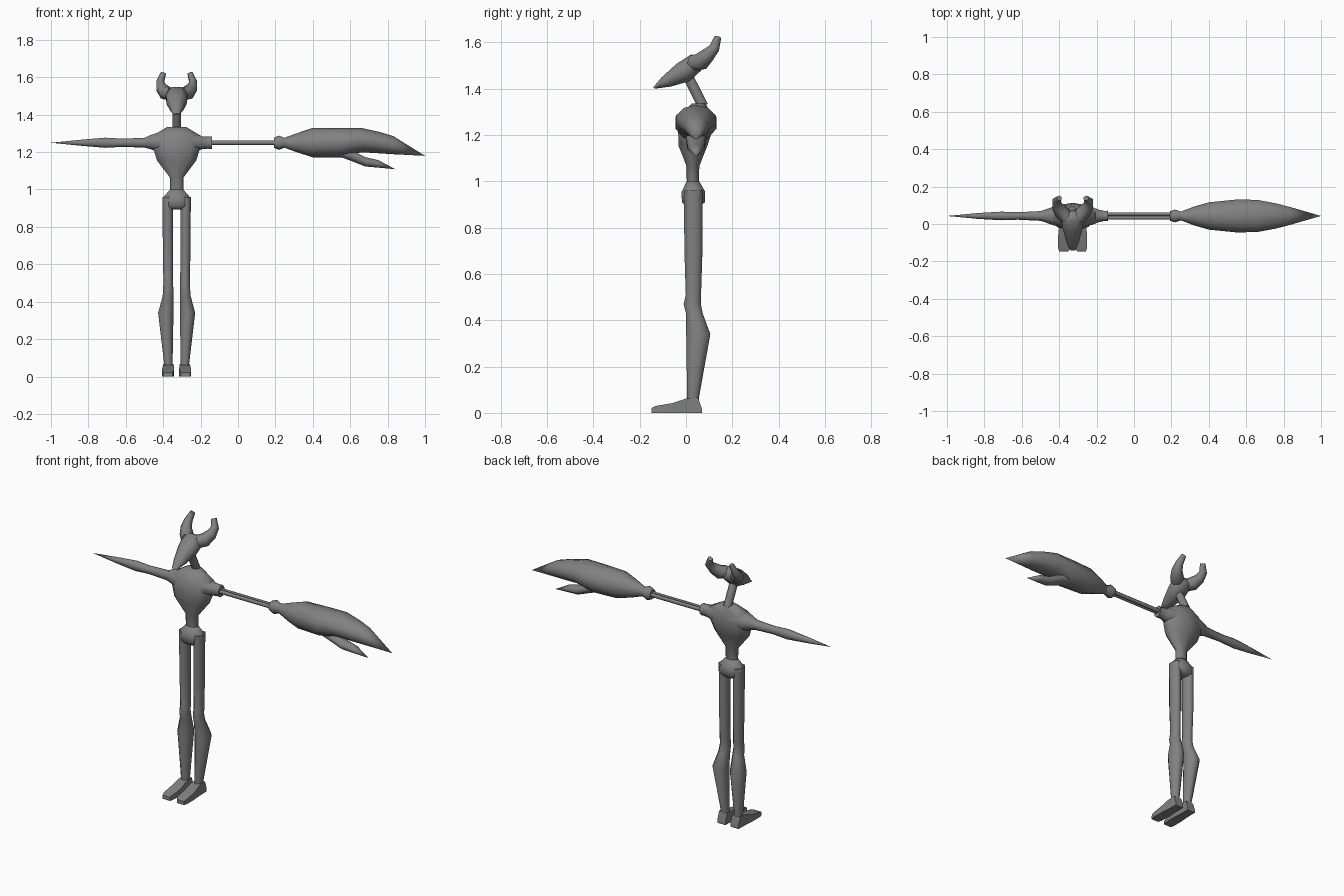
import bpy, bmesh, math
from mathutils import Vector

CX, CY, AZ = -0.328, 0.043, 1.25   # body centre line, arm depth, arm height
grey = bpy.data.materials.new("dark_grey")
grey.diffuse_color = (0.22, 0.22, 0.22, 1)


def loft(name, rings, n=8, angle=62):
    """Skin a list of (centre, half-axis u, half-axis v) rings, capped at both ends."""
    bm = bmesh.new()
    loops = []
    for c, u, v in rings:
        c, u, v = Vector(c), Vector(u), Vector(v)
        k = 1 / math.cos(math.pi / n)
        loops.append([bm.verts.new(c + k * (u * math.cos(a) + v * math.sin(a)))
                      for a in ((i + 0.5) * math.tau / n for i in range(n))])
    for a, b in zip(loops, loops[1:]):
        for i in range(n):
            j = (i + 1) % n
            bm.faces.new((a[i], a[j], b[j], b[i]))
    bm.faces.new(loops[0])
    bm.faces.new(loops[-1])
    bmesh.ops.remove_doubles(bm, verts=bm.verts, dist=0.0002)
    bmesh.ops.recalc_face_normals(bm, faces=bm.faces)
    me = bpy.data.meshes.new(name)
    bm.to_mesh(me)
    bm.free()
    me.materials.append(grey)
    ob = bpy.data.objects.new(name, me)
    bpy.context.collection.objects.link(ob)
    bpy.ops.object.select_all(action='DESELECT')
    ob.select_set(True)
    bpy.context.view_layer.objects.active = ob
    bpy.ops.object.shade_smooth_by_angle(angle=math.radians(angle))
    return ob


def along_x(name, rows, y=CY, n=8):
    # rows: x, centre z, half height, half depth
    return loft(name, [((x, y, z), (0, ry, 0), (0, 0, rz)) for x, z, rz, ry in rows], n)


def along_z(name, rows, n=8):
    # rows: z, x, y, half width, half depth
    return loft(name, [((x, y, z), (rx, 0, 0), (0, ry, 0)) for z, x, y, rx, ry in rows], n)


# Torso and pelvis
along_z("torso", [
    (1.335, CX, 0.055, 0.05, 0.03), (1.29, CX, 0.042, 0.125, 0.06),
    (1.22, CX, 0.04, 0.125, 0.07), (1.155, CX, 0.03, 0.105, 0.06),
    (1.065, CX, 0.03, 0.037, 0.026), (0.97, CX, 0.03, 0.035, 0.025)], 10)
along_z("pelvis", [
    (1.0, CX, 0.03, 0.035, 0.027), (0.955, CX, 0.032, 0.075, 0.051),
    (0.91, CX, 0.032, 0.073, 0.05), (0.892, CX, 0.032, 0.045, 0.03)])

# Legs and feet
for s, side in ((-1, "right"), (1, "left")):
    along_z(side + "_leg", [
        (0.96, CX + s * 0.048, 0.031, 0.028, 0.04), (0.70, CX + s * 0.047, 0.032, 0.027, 0.039),
        (0.51, CX + s * 0.045, 0.032, 0.026, 0.033), (0.47, CX + s * 0.045, 0.027, 0.027, 0.037),
        (0.43, CX + s * 0.046, 0.036, 0.029, 0.036), (0.34, CX + s * 0.058, 0.053, 0.041, 0.052),
        (0.06, CX + s * 0.044, 0.03, 0.022, 0.025), (0.02, CX + s * 0.044, 0.033, 0.022, 0.025)])
    foot = [((CX + s * x, y, h / 2), (w, 0, h / 2), (-w, 0, h / 2)) for y, x, w, h in (
        (0.068, 0.044, 0.027, 0.02), (0.052, 0.044, 0.027, 0.066), (0.0, 0.044, 0.028, 0.062),
        (-0.06, 0.045, 0.032, 0.042), (-0.13, 0.047, 0.03, 0.03), (-0.148, 0.047, 0.024, 0.022))]
    # square section: halve the diagonal axes so corners land on the box
    loft(side + "_foot", [(c, (w[0], 0, 0), (0, 0, w[2])) for c, w, _ in foot], 4)

# Pointed arm
along_x("spike_arm", [
    (-0.36, AZ, 0.06, 0.06), (-0.43, AZ + 0.003, 0.05, 0.05), (-0.47, AZ + 0.003, 0.037, 0.036),
    (-0.50, AZ, 0.026, 0.026), (-0.62, AZ, 0.022, 0.02), (-0.71, AZ, 0.027, 0.023),
    (-0.83, AZ, 0.017, 0.016), (-1.0, AZ, 0, 0)])

# Claw arm: shoulder stub, twin rods, wrist
along_x("claw_shoulder", [
    (-0.30, AZ, 0.06, 0.06), (-0.225, AZ + 0.003, 0.048, 0.048), (-0.19, AZ, 0.034, 0.034),
    (-0.16, AZ, 0.032, 0.027), (-0.14, AZ, 0.033, 0.028)])
for s in (-1, 1):
    along_x("forearm_rod", [(-0.16, AZ, 0.011, 0.009), (0.21, AZ, 0.011, 0.009)], CY + s * 0.01)
along_x("wrist", [
    (0.193, AZ, 0.028, 0.026), (0.22, AZ, 0.038, 0.034), (0.25, AZ, 0.026, 0.024),
    (0.27, AZ, 0.03, 0.026)])

# Claw: large upper jaw and small lower jaw
along_x("claw", [
    (0.25, AZ, 0.026, 0.023), (0.32, AZ, 0.05, 0.05), (0.40, 1.251, 0.075, 0.073),
    (0.55, 1.251, 0.075, 0.088), (0.66, 1.264, 0.062, 0.086), (0.76, 1.25, 0.054, 0.067),
    (0.83, 1.237, 0.046, 0.049), (1.0, 1.18, 0, 0)], n=10)
along_x("claw_thumb", [
    (0.53, 1.21, 0.03, 0.045), (0.60, 1.185, 0.03, 0.043), (0.68, 1.148, 0.025, 0.036),
    (0.75, 1.137, 0.02, 0.025), (0.842, 1.108, 0, 0)])

# Neck
loft("neck", [((CX, 0.073, 1.325), (0.022, 0, 0), (0, 0.02, 0.01)),
              ((CX, 0.005, 1.46), (0.022, 0, 0), (0, 0.02, 0.01))])

# Wedge-shaped head: top y,z / bottom y,z / half width
head = []
for ty, tz, by, bz, w in ((-0.142, 1.405, -0.132, 1.40, 0.016), (-0.107, 1.447, -0.065, 1.409, 0.034),
                          (-0.04, 1.508, 0.015, 1.432, 0.053), (0.022, 1.547, 0.065, 1.478, 0.06),
                          (0.05, 1.543, 0.075, 1.505, 0.04)):
    head.append(((CX, (ty + by) / 2, (tz + bz) / 2), (w, 0, 0), (0, (ty - by) / 2, (tz - bz) / 2)))
loft("head", head)

# Horns
for s, side in ((-1, "right"), (1, "left")):
    path = [(0.03, 0.03, 1.51, 0.032), (0.06, 0.065, 1.517, 0.034), (0.083, 0.094, 1.545, 0.027),
            (0.088, 0.122, 1.575, 0.02), (0.071, 0.138, 1.622, 0.013)]
    pts = [Vector((CX + s * x, y, z)) for x, y, z, r in path]
    rings = []
    for i, p in enumerate(pts):
        d = (pts[min(i + 1, 4)] - pts[max(i - 1, 0)]).normalized()
        u = d.cross(Vector((0, 1, -1))).normalized()
        rings.append((p, u * path[i][3], d.cross(u) * path[i][3]))
    loft(side + "_horn", rings, 6)
